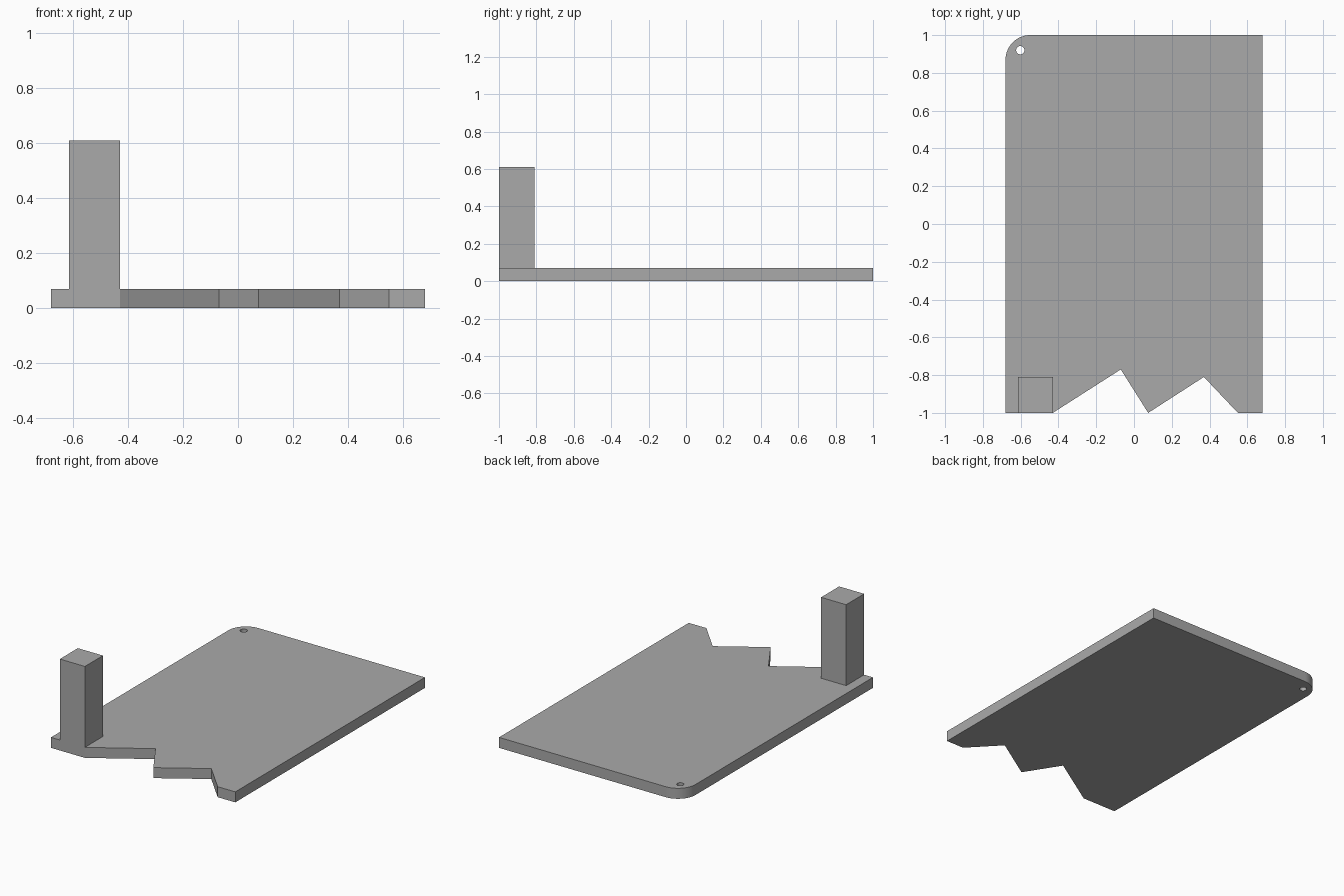
import bpy, bmesh
from math import radians, cos, sin
from mathutils import Matrix

cube = bpy.data.objects.get("Cube")
if cube:
    bpy.data.objects.remove(cube, do_unlink=True)

THICK = 0.07
HALF_W = 0.68
CORNER = 0.13

grey = bpy.data.materials.new("plain grey")
grey.use_nodes = True
colour = (0.4, 0.4, 0.4, 1)
grey.diffuse_color = colour
grey.node_tree.nodes["Principled BSDF"].inputs["Base Color"].default_value = colour


def prism(name, outline, z0, z1):
    """Extrude a counter-clockwise outline from z0 to z1."""
    bm = bmesh.new()
    base = bm.faces.new([bm.verts.new((x, y, z0)) for x, y in outline])
    top = bmesh.ops.extrude_face_region(bm, geom=[base], use_keep_orig=True)
    verts = [v for v in top["geom"] if isinstance(v, bmesh.types.BMVert)]
    bmesh.ops.translate(bm, verts=verts, vec=(0, 0, z1 - z0))
    bmesh.ops.recalc_face_normals(bm, faces=bm.faces)
    mesh = bpy.data.meshes.new(name)
    bm.to_mesh(mesh)
    bm.free()
    mesh.materials.append(grey)
    obj = bpy.data.objects.new(name, mesh)
    bpy.context.collection.objects.link(obj)
    return obj


def arc(cx, cy, r, start, end, steps):
    angles = [radians(start + (end - start) * i / steps) for i in range(steps + 1)]
    return [(cx + r * cos(a), cy + r * sin(a)) for a in angles]


# Base plate: jagged front edge, square corners, one rounded back corner
jagged_front = [(-HALF_W, -1), (-0.43, -1), (-0.07, -0.77), (0.075, -1),
                (0.37, -0.81), (0.55, -1), (HALF_W, -1)]
rounded_corner = arc(-HALF_W + CORNER, 1 - CORNER, CORNER, 90, 180, 16)
plate = prism("base_plate", jagged_front + [(HALF_W, 1)] + rounded_corner, 0, THICK)

# Small round hole through the rounded corner
cutter = prism("hole_cutter", arc(-0.602, 0.92, 0.022, 0, 360, 32)[:-1], -0.1, 0.2)
cutter.hide_render = True
hole = plate.modifiers.new("hole", "BOOLEAN")
hole.operation = "DIFFERENCE"
hole.solver = "EXACT"
hole.object = cutter
bpy.ops.object.select_all(action="DESELECT")
plate.select_set(True)
bpy.context.view_layer.objects.active = plate
bpy.ops.object.modifier_apply(modifier=hole.name)
bpy.data.objects.remove(cutter, do_unlink=True)
bpy.ops.object.shade_smooth_by_angle(angle=radians(30))

# Square post standing flush with the front edge
prism("square_post", [(-0.615, -1), (-0.43, -1), (-0.43, -0.81), (-0.615, -0.81)],
      THICK, 0.61)
